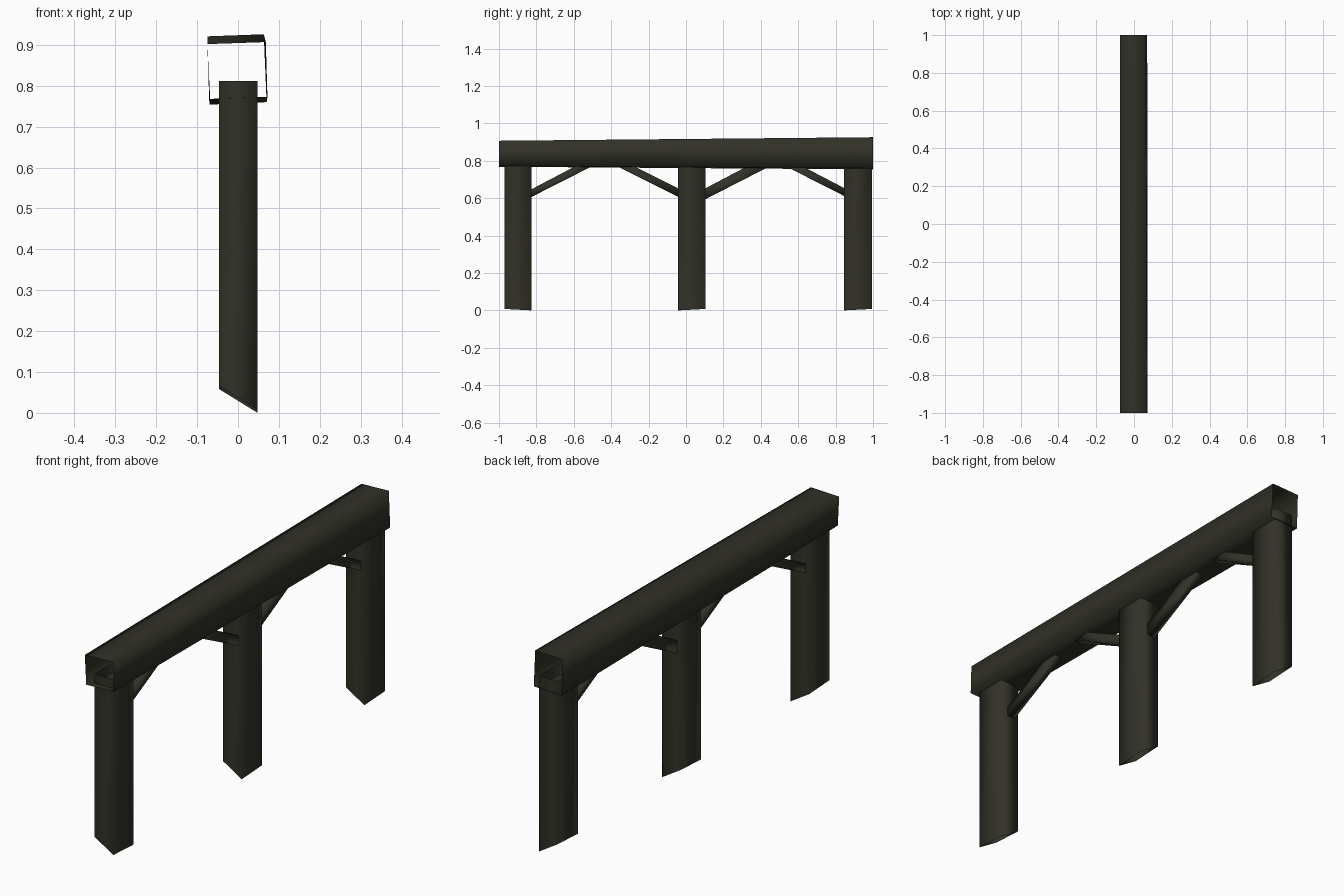
import bpy
from mathutils import Vector

if "Cube" in bpy.data.objects:
    bpy.data.objects.remove(bpy.data.objects["Cube"])

wood = bpy.data.materials.new("dark olive wood")
wood.diffuse_color = (0.031, 0.031, 0.021, 1)
wood.use_nodes = True
wood.node_tree.nodes["Principled BSDF"].inputs["Base Color"].default_value = wood.diffuse_color


def tube(name, start, end, capped=False):
    """Four-sided log between two rings of four corners, softly shaded."""
    faces = [(i, (i + 1) % 4, (i + 1) % 4 + 4, i + 4) for i in range(4)]
    if capped:
        faces += [(3, 2, 1, 0), (4, 5, 6, 7)]
    mesh = bpy.data.meshes.new(name)
    mesh.from_pydata([Vector(p) for p in start + end], [], faces)
    mesh.materials.append(wood)
    for poly in mesh.polygons:
        poly.use_smooth = True
    obj = bpy.data.objects.new(name, mesh)
    bpy.context.collection.objects.link(obj)
    return obj


# Top rail: open-ended hollow beam, thicker towards the back
front = [(-0.068, 0.768), (0.072, 0.773), (0.068, 0.907), (-0.075, 0.902)]
back = [(-0.070, 0.754), (0.070, 0.760), (0.063, 0.926), (-0.075, 0.921)]
tube("top_rail", [(x, -1, z) for x, z in front], [(x, 1, z) for x, z in back])

# Posts: box trunks with a slanted foot, lower on the right
X0, X1 = -0.046, 0.048
for name, ya, yb, mirrored in (("front_post", -0.97, -0.825, True),
                               ("middle_post", -0.042, 0.105, False),
                               ("back_post", 0.845, 0.995, False)):
    za, zb = (0.008, 0.0) if mirrored else (0.0, 0.008)
    foot = [(X0, ya, za + 0.058), (X1, ya, za), (X1, yb, zb), (X0, yb, zb + 0.058)]
    top = [(x, y, 0.812) for x, y, z in foot]
    tube(name, foot, top)

# Diagonal braces: post face y, low and high z there, rail y of lower and upper edges
braces = (("front_brace", -0.825, 0.607, 0.648, -0.51, -0.60),
          ("front_middle_brace", -0.042, 0.607, 0.652, -0.36, -0.27),
          ("back_middle_brace", 0.105, 0.595, 0.653, 0.44, 0.32),
          ("back_brace", 0.845, 0.612, 0.654, 0.54, 0.63))
for name, py, zl, zh, ylow, yhigh in braces:
    s = 1 if ylow > py else -1
    xa, xb = (-0.027, 0.013) if s > 0 else (-0.012, 0.031)
    # ends are sunk slightly into the post and the rail
    pe, low, high = py - s * 0.02, ylow + s * 0.02, yhigh + s * 0.02
    start = [(xa, pe, zl - 0.01), (xb, pe, zl - 0.01), (xb, pe, zh - 0.01), (xa, pe, zh - 0.01)]
    end = [(xa, low, 0.777), (xb, low, 0.777), (xb, high, 0.777), (xa, high, 0.777)]
    if s > 0:
        start, end = start[::-1], end[::-1]
    tube(name, start, end, capped=True)

# Make all walls face outwards
import bmesh
for obj in bpy.context.collection.objects:
    bm = bmesh.new()
    bm.from_mesh(obj.data)
    bmesh.ops.recalc_face_normals(bm, faces=bm.faces)
    bm.to_mesh(obj.data)
    bm.free()
